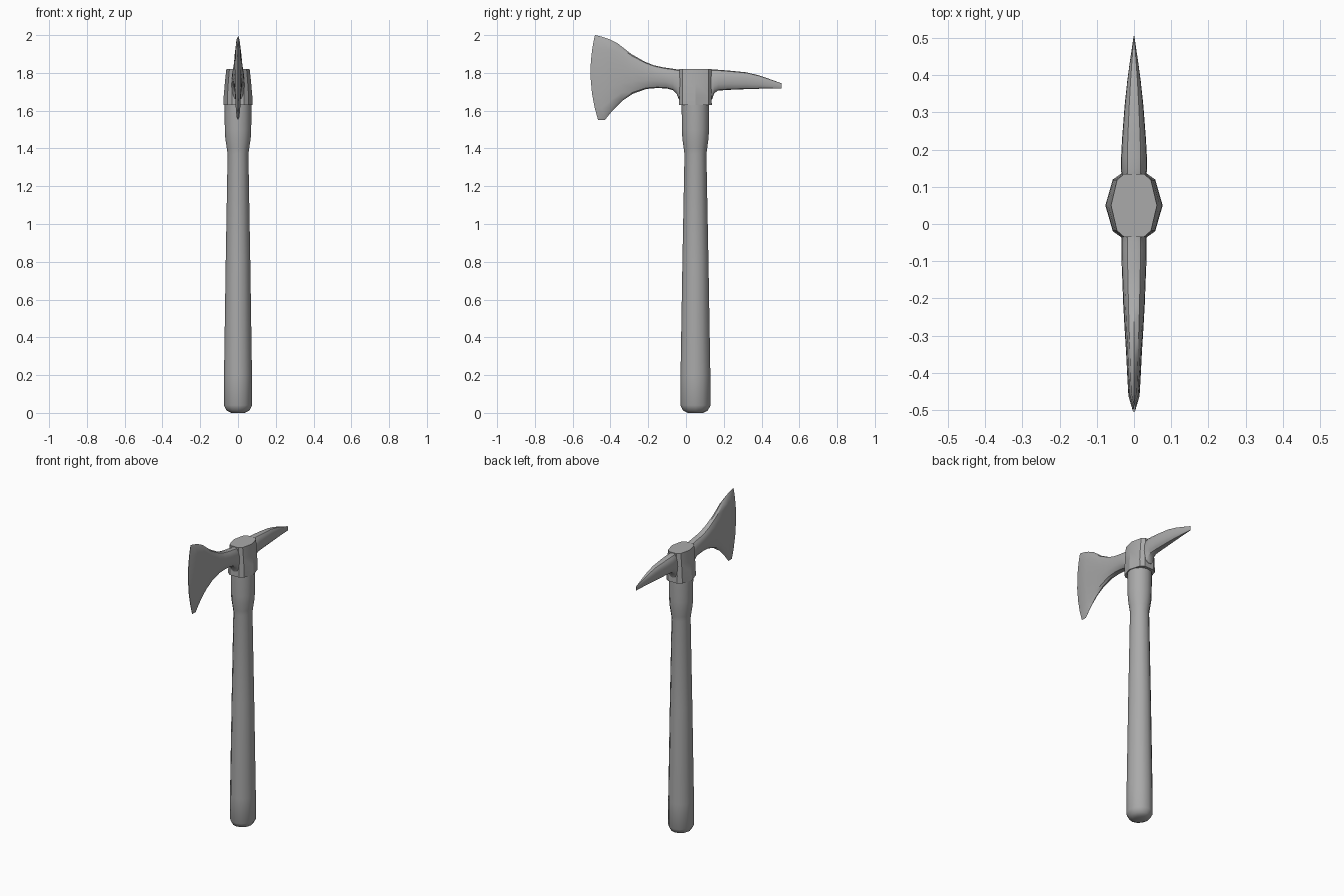
import bpy, bmesh, math

steel = bpy.data.materials.new("grey")
steel.diffuse_color = (0.4, 0.4, 0.4, 1)


def loft(name, rings, angle):
    """Skin a list of equal-length point rings and cap both ends."""
    bm = bmesh.new()
    vs = [[bm.verts.new(p) for p in r] for r in rings]
    n = len(vs[0])
    for a, b in zip(vs, vs[1:]):
        for i in range(n):
            j = (i + 1) % n
            bm.faces.new((a[i], a[j], b[j], b[i]))
    bm.faces.new(vs[0][::-1])
    bm.faces.new(vs[-1])
    bmesh.ops.recalc_face_normals(bm, faces=bm.faces)
    me = bpy.data.meshes.new(name)
    bm.to_mesh(me)
    bm.free()
    me.materials.append(steel)
    ob = bpy.data.objects.new(name, me)
    bpy.context.collection.objects.link(ob)
    bpy.context.view_layer.objects.active = ob
    ob.select_set(True)
    bpy.ops.object.shade_smooth_by_angle(angle=math.radians(angle))
    ob.select_set(False)


CY = 0.05   # handle axis


def oval(z, rx, ry, n=12):
    return [(rx * math.cos(2 * math.pi * i / n), CY + ry * math.sin(2 * math.pi * i / n), z)
            for i in range(n)]


# Handle: oval grip, slim neck, wider seat under the head
handle = [(0.0, 0.035, 0.04), (0.012, 0.06, 0.065), (0.04, 0.075, 0.08), (0.2, 0.074, 0.079),
          (0.8, 0.065, 0.069), (1.37, 0.055, 0.058), (1.40, 0.059, 0.062),
          (1.45, 0.067, 0.069), (1.50, 0.07, 0.072), (1.66, 0.071, 0.073)]
loft("handle", [oval(*h) for h in handle], 40)

# Head socket: faceted collar, tapering to a flat top
quarter = [(0.033, 0.085), (0.057, 0.068), (0.077, 0.0), (0.057, -0.068), (0.033, -0.085)]
outline = quarter + [(-x, y) for x, y in reversed(quarter)]


def collar(z, sx, sy):
    return [(x * sx, CY + y * sy, z) for x, y in outline]


loft("head_socket", [collar(1.63, 1.0, 1.02), collar(1.68, 0.98, 1.0),
                     collar(1.75, 0.9, 1.0), collar(1.82, 0.8, 1.0)], 30)


def section(yb, zb, yt, zt, half, bulge=0.0, n=16, power=0.7):
    """Upright rounded cross-section between a bottom and a top point."""
    ring = []
    for i in range(n):
        a = 2 * math.pi * i / n
        t = 0.5 - 0.5 * math.cos(a)
        s = math.sin(a)
        x = half * math.copysign(abs(s) ** power, s) if abs(s) > 1e-6 else 0.0
        ring.append((x, yb + (yt - yb) * t + bulge * 4 * t * (1 - t), zb + (zt - zb) * t))
    return ring


# Blade: flares from the socket to a curved cutting edge
blade = [(0.0, 1.64, 0.0, 1.815, 0.034), (-0.038, 1.66, -0.035, 1.818, 0.034),
         (-0.05, 1.69, -0.05, 1.819, 0.034), (-0.07, 1.709, -0.07, 1.822, 0.034),
         (-0.10, 1.717, -0.12, 1.829, 0.033), (-0.15, 1.72, -0.17, 1.84, 0.031),
         (-0.21, 1.715, -0.22, 1.86, 0.029), (-0.28, 1.69, -0.29, 1.90, 0.025),
         (-0.34, 1.65, -0.36, 1.955, 0.021), (-0.39, 1.60, -0.41, 1.98, 0.018, -0.01),
         (-0.43, 1.55, -0.45, 1.993, 0.015, -0.022),
         (-0.465, 1.55, -0.482, 2.0, 0.002, -0.032)]
loft("blade", [section(*b) for b in blade], 35)

# Rear spike: narrows to a thin upright chisel tip
spike = [(0.10, 1.64, 0.10, 1.815, 0.034), (0.138, 1.66, 0.135, 1.818, 0.034),
         (0.148, 1.69, 0.15, 1.818, 0.035), (0.168, 1.706, 0.18, 1.816, 0.035),
         (0.22, 1.71, 0.24, 1.811, 0.032), (0.32, 1.714, 0.32, 1.803, 0.025),
         (0.385, 1.716, 0.385, 1.787, 0.018), (0.43, 1.717, 0.43, 1.772, 0.012),
         (0.505, 1.717, 0.505, 1.745, 0.001)]
loft("rear_spike", [section(*s) for s in spike], 35)
